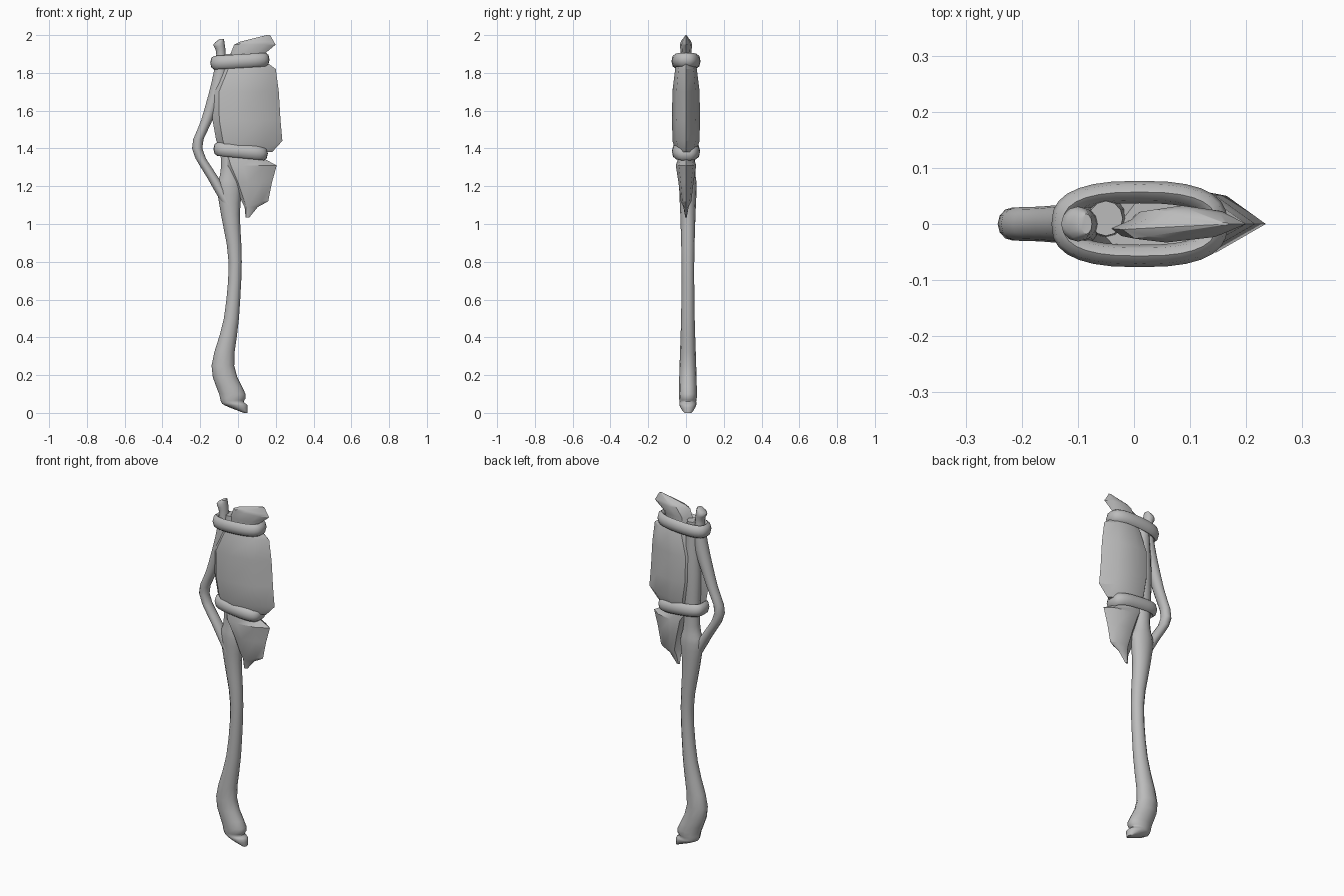
import bpy, bmesh, math
from mathutils import Vector

cube = bpy.data.objects.get("Cube")
if cube:
    bpy.data.objects.remove(cube, do_unlink=True)

grey = bpy.data.materials.new("plain_grey")
grey.use_nodes = True
grey.diffuse_color = (0.5, 0.5, 0.5, 1)
bsdf = next(n for n in grey.node_tree.nodes if n.type == 'BSDF_PRINCIPLED')
bsdf.inputs["Base Color"].default_value = grey.diffuse_color


def skin(name, rings, closed=False, angle=40):
    """Bridge equal rings of points into a smooth-shaded solid."""
    bm = bmesh.new()
    loops = [[bm.verts.new(point) for point in ring] for ring in rings]
    pairs = list(zip(loops, loops[1:]))
    if closed:
        pairs.append((loops[-1], loops[0]))
    else:
        bm.faces.new(loops[0])
        bm.faces.new(loops[-1])
    for lower, upper in pairs:
        for i in range(len(lower)):
            bm.faces.new((lower[i - 1], lower[i], upper[i], upper[i - 1]))
    bmesh.ops.recalc_face_normals(bm, faces=bm.faces)
    mesh = bpy.data.meshes.new(name)
    bm.to_mesh(mesh)
    bm.free()
    mesh.materials.append(grey)
    obj = bpy.data.objects.new(name, mesh)
    bpy.context.collection.objects.link(obj)
    bpy.ops.object.select_all(action='DESELECT')
    obj.select_set(True)
    bpy.context.view_layer.objects.active = obj
    bpy.ops.object.shade_smooth_by_angle(angle=math.radians(angle))


def turn(count):
    return [math.tau * i / count for i in range(count)]


def eased(stations, steps=3):
    """Smooth curve through the stations."""
    points = [Vector(station) for station in stations]
    result = []
    for i in range(len(points) - 1):
        start, end = points[i], points[i + 1]
        before = points[max(i - 1, 0)]
        after = points[min(i + 2, len(points) - 1)]
        for k in range(steps):
            t = k / steps
            pull_start = (end - before) * (t * (1 - t) ** 2 / 2)
            pull_end = (after - start) * (t * t * (1 - t) / 2)
            blend = t * t * (3 - 2 * t)
            result.append(start.lerp(end, blend) + pull_start - pull_end)
    return result + [points[-1]]


# Each station of a part holds its middle x, its height and its half width
def limb(name, stations, y):
    rings = []
    for x, z, half in eased(stations):
        depth = 0.18 * math.sqrt(half)
        rings.append([(x + half * math.cos(a), y + depth * math.sin(a), z)
                      for a in turn(12)])
    skin(name, rings)


def stone(name, stations, thickness):
    """Knapped slab: blunt on the left, sharp on the right."""
    front = [(-1, 0.3), (-0.8, 0.8), (-0.3, 1), (0.5, 0.7)]
    back = [(u + 0.2 * (1 - u), -v) for u, v in reversed(front)]
    profile = front + [(1, 0)] + back
    skin(name, [[(x + half * u, -half * thickness * v, z) for u, v in profile]
                for x, z, half in stations], angle=30)


def lashing(name, x, z, half_x, half_y, slope, power):
    """Thick binding around a rounded-box path."""
    def rounded(value):
        return math.copysign(abs(value) ** (2 / power), value)

    rings = []
    for a in turn(28):
        c, s = rounded(math.cos(a)), rounded(math.sin(a))
        ring = []
        for b in turn(8):
            inset = 0.02 * (1 - math.cos(b))
            ring.append((x + c * (half_x - inset), s * (half_y - inset),
                         z + slope * c + 0.036 * math.sin(b)))
        rings.append(ring)
    skin(name, rings, closed=True, angle=60)


# Wooden handle, from the chipped butt up into the head
limb("shaft", [
    (0.04, 0, 0.01), (-0.01, 0.04, 0.06), (-0.03, 0.06, 0.06),
    (-0.03, 0.1, 0.07), (-0.08, 0.25, 0.06), (-0.035, 0.5, 0.04),
    (-0.015, 0.8, 0.035), (-0.04, 1.05, 0.05), (-0.045, 1.2, 0.066),
    (-0.045, 1.3, 0.045), (-0.05, 1.6, 0.05), (-0.05, 1.9, 0.03),
], y=0.01)
limb("side_branch", [
    (-0.05, 1.1, 0.03), (-0.13, 1.24, 0.03), (-0.216, 1.4, 0.027),
    (-0.165, 1.55, 0.03), (-0.1, 1.75, 0.04), (-0.09, 1.9, 0.025),
    (-0.1, 1.95, 0.03), (-0.085, 1.98, 0.01),
], y=0)

# Stone head with spurs below and above the lashings
stone("stone_blade", [
    (0.05, 1.38, 0.13), (0.06, 1.44, 0.175), (0.045, 1.55, 0.18),
    (0.04, 1.7, 0.176), (0.06, 1.82, 0.14), (0.05, 1.85, 0.11),
], thickness=0.41)
stone("lower_spur", [
    (0.05, 1.035, 0.01), (0.07, 1.09, 0.035), (0.09, 1.12, 0.07),
    (0.08, 1.22, 0.1), (0.07, 1.31, 0.135), (0.03, 1.35, 0.1),
    (0.03, 1.4, 0.1),
], thickness=0.4)
stone("upper_spur", [
    (0.04, 1.82, 0.08), (0.05, 1.9, 0.09), (0.09, 1.95, 0.11),
    (0.1, 1.965, 0.09), (0.16, 2, 0.01),
], thickness=0.3)

# Bindings around the head
lashing("upper_lashing", x=0.01, z=1.862, half_x=0.157, half_y=0.077,
        slope=0.008, power=2.6)
lashing("lower_lashing", x=0.014, z=1.385, half_x=0.144, half_y=0.075,
        slope=-0.012, power=3)
